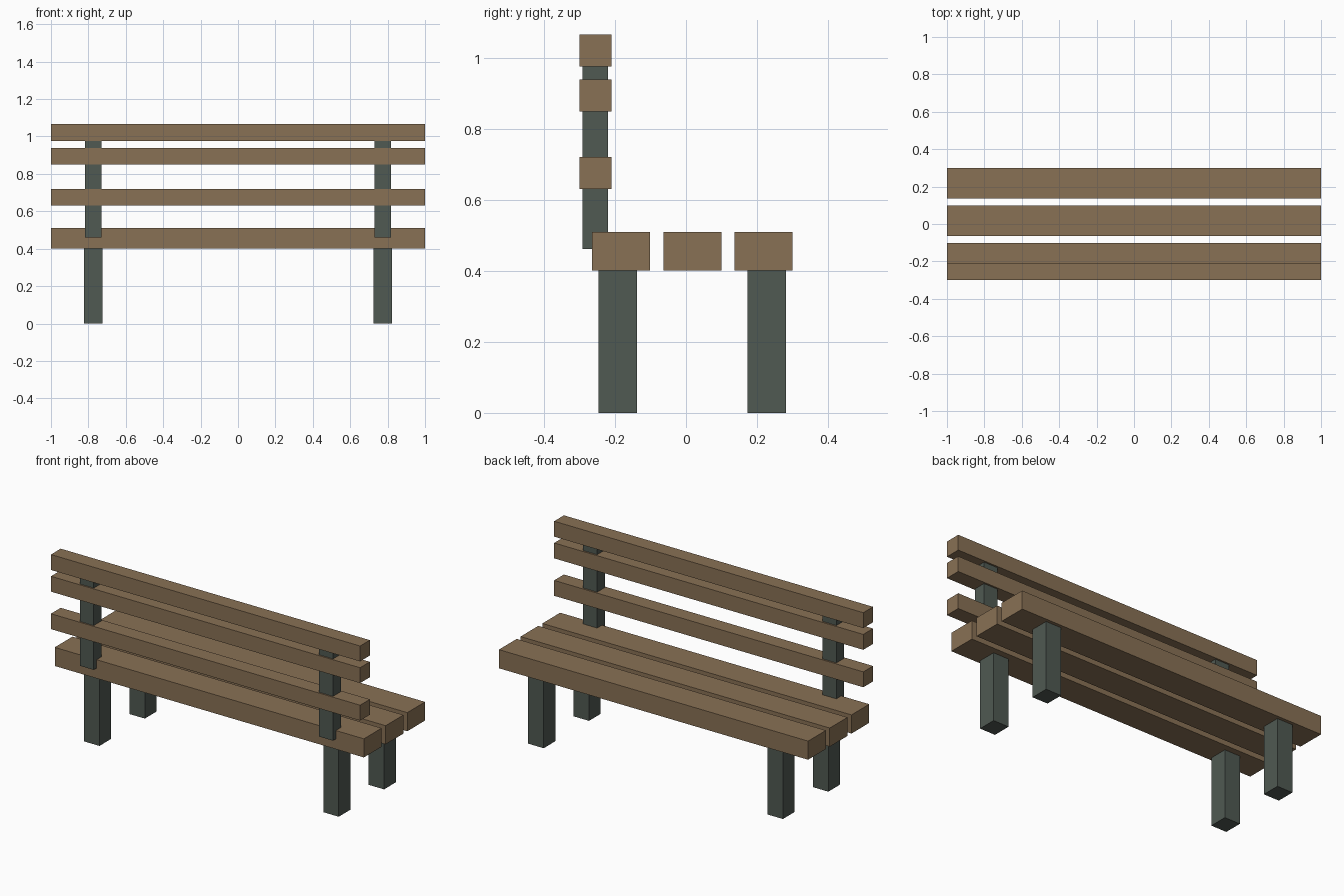
import bpy

if "Cube" in bpy.data.objects:
    bpy.data.objects.remove(bpy.data.objects["Cube"])


def material(name, color):
    m = bpy.data.materials.new(name)
    m.diffuse_color = color
    m.use_nodes = True
    m.node_tree.nodes["Principled BSDF"].inputs["Base Color"].default_value = m.diffuse_color
    return m


wood = material("wood", (0.25, 0.165, 0.09, 1))
iron = material("dark_metal", (0.08, 0.1, 0.085, 1))


def box(name, x, y, z, mat):
    """Box from (min, max) ranges on each axis."""
    bpy.ops.mesh.primitive_cube_add(size=1, location=[sum(r) / 2 for r in (x, y, z)])
    ob = bpy.context.object
    ob.name = name
    ob.scale = [r[1] - r[0] for r in (x, y, z)]
    bpy.ops.object.transform_apply(location=False, rotation=False, scale=True)
    ob.data.materials.append(mat)


# Seat planks
for i, y in enumerate((-0.183, 0.018, 0.218)):
    box(f"seat_plank_{i + 1}", (-1, 1), (y - 0.082, y + 0.082), (0.401, 0.51), wood)

# Backrest rails
for i, z in enumerate((0.675, 0.894, 1.021)):
    box(f"back_rail_{i + 1}", (-1, 1), (-0.3, -0.21), (z - 0.045, z + 0.045), wood)

# Legs and backrest posts on both sides
for side, s in (("left", -1), ("right", 1)):
    x = s * 0.774
    legs = (x - 0.05, x + 0.05)
    box(f"front_leg_{side}", legs, (-0.246, -0.138), (0, 0.401), iron)
    box(f"rear_leg_{side}", legs, (0.173, 0.281), (0, 0.401), iron)
    box(f"back_post_{side}", (x - 0.045, x + 0.045), (-0.292, -0.22), (0.461, 1.0), iron)
